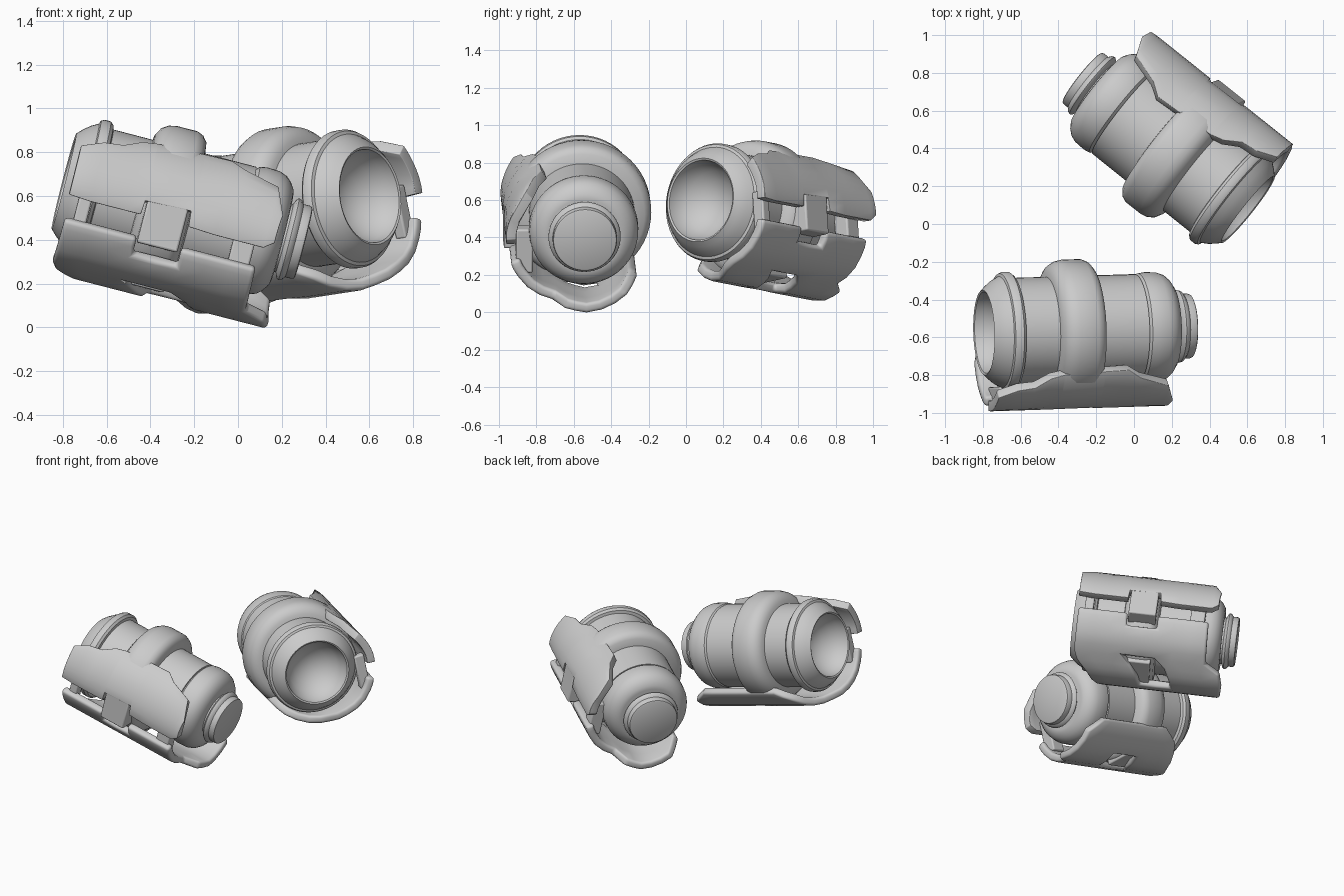
import bpy, bmesh, math
from mathutils import Matrix, Vector

if "Cube" in bpy.data.objects:
    bpy.data.objects.remove(bpy.data.objects["Cube"])

# Local frame: x runs from nozzle mouth to end cap, -y is the armour side, z is up
def polar(t, deg, r):
    a = math.radians(deg)
    return Vector((t, -r * math.cos(a), r * math.sin(a)))

def lerp(table, x):
    for p, q in zip(table, table[1:]):
        if p[0] <= x <= q[0]:
            f = (x - p[0]) / (q[0] - p[0])
            return [a + (b - a) * f for a, b in zip(p[1:], q[1:])]
    return list(table[-1][1:])

def finish(name, bm, bevel=0, thick=0):
    bmesh.ops.recalc_face_normals(bm, faces=bm.faces)
    me = bpy.data.meshes.new(name)
    bm.to_mesh(me)
    bm.free()
    ob = bpy.data.objects.new(name, me)
    bpy.context.collection.objects.link(ob)
    bpy.ops.object.select_all(action='DESELECT')
    bpy.context.view_layer.objects.active = ob
    ob.select_set(True)
    bpy.ops.object.shade_smooth_by_angle(angle=math.radians(35))
    if thick:
        m = ob.modifiers.new("thickness", 'SOLIDIFY')
        m.thickness, m.offset = thick, 0
    if bevel:
        m = ob.modifiers.new("bevel", 'BEVEL')
        m.width, m.segments, m.limit_method = bevel, 3, 'ANGLE'
        m.angle_limit = math.radians(40)
    return ob

def lathe(name, profile):
    bm = bmesh.new()
    vs = [bm.verts.new((t, 0, r)) for t, r in profile]
    es = [bm.edges.new(p) for p in zip(vs, vs[1:])]
    bmesh.ops.spin(bm, geom=vs + es, cent=(0, 0, 0), axis=(1, 0, 0),
                   angle=2 * math.pi, steps=56)
    bmesh.ops.remove_doubles(bm, verts=bm.verts, dist=1e-4)
    return finish(name, bm)

def plate(name, grid, skip=lambda i, j: False):
    bm = bmesh.new()
    vs = [[bm.verts.new(p) for p in row] for row in grid]
    for i in range(len(vs) - 1):
        for j in range(len(vs[0]) - 1):
            if not skip(i, j):
                bm.faces.new((vs[i][j], vs[i + 1][j], vs[i + 1][j + 1], vs[i][j + 1]))
    loose = [v for v in bm.verts if not v.link_faces]
    bmesh.ops.delete(bm, geom=loose, context='VERTS')
    return finish(name, bm, .018, .055)

def box(name, lo, hi):
    bm = bmesh.new()
    bmesh.ops.create_cube(bm, size=1)
    for v in bm.verts:
        v.co = [(a + b) / 2 + c * (b - a) for a, b, c in zip(lo, hi, v.co)]
    return finish(name, bm, .01)

parts = []

# Barrel: bowl, flared mouth, flange and main cylinder
parts.append(lathe("barrel", [
    (.18, 0), (.17, .06), (.145, .12), (.10, .17), (.05, .205), (0, .215), (-.005, .225),
    (.02, .25), (.05, .275), (.085, .295), (.09, .31), (.105, .318), (.135, .318),
    (.15, .305), (.155, .285), (.83, .283), (.83, 0)]))

# Thick rounded band around the middle
parts.append(lathe("middle_band", [
    (.34, .27), (.345, .31), (.365, .345), (.395, .365), (.43, .373), (.53, .373),
    (.56, .36), (.58, .335), (.59, .27)]))

# Rear ring and end cap
parts.append(lathe("rear_ring", [
    (.825, .22), (.83, .27), (.845, .287), (.88, .293), (.94, .29), (.975, .277),
    (1.0, .255), (1.02, .225), (1.025, .2), (1.02, 0)]))
parts.append(lathe("end_cap", [
    (1.0, .16), (1.035, .16), (1.045, .185), (1.055, .193), (1.07, .188), (1.082, .172),
    (1.11, .172), (1.122, .168), (1.126, .16), (1.126, 0)]))

# Mid-surface radius of the armour by angle (0 = side, negative = below)
radius = [(-140, .35), (-120, .375), (-95, .395), (-80, .385), (-65, .385), (-50, .405),
          (-30, .405), (-9, .392), (0, .39), (30, .36), (55, .325)]

# Upper armour plate: (t, lower angle, upper angle)
upper = [(.02, -8, 26), (.12, -9, 34), (.21, -9, 36), (.29, -9, 45), (.36, -9, 48),
         (.365, 0, 48), (.58, 1, 50), (.585, -9, 50), (.71, -10, 51), (.78, -10, 43),
         (.94, -10, 34), (.985, -5, 12)]
grid = []
for t, a0, a1 in upper:
    angles = [a0 + (a1 - a0) * k / 7 for k in range(8)]
    grid.append([polar(t, a, lerp(radius, a)[0]) for a in angles])
parts.append(plate("upper_armour", grid))

# Lower armour plate wrapping underneath: (angle, start t, end t)
lower = [(-140, .34, .93), (-125, .22, 1.05), (-92, .13, 1.06), (-76, .05, 1.04),
         (-66, .03, .94), (-24, .03, .93)]
cols = [0, .13, .25, .378, .5, .611, .74, .87, 1]
angs = [-140, -132, -125, -114, -103, -92, -84, -76, -66, -56, -46, -36, -30, -24]
grid = []
for a in angs:
    t0, t1 = lerp(lower, a)
    grid.append([polar(t0 + (t1 - t0) * f, a, lerp(radius, a)[0]) for f in cols])
parts.append(plate("lower_armour", grid,
                   lambda i, j: j in (3, 4) and (i >= 11 or 4 <= i <= 7)))

# Mounting block in the notch, and struts behind the gap
parts.append(box("mount_block", (.375, -.415, -.19), (.565, -.30, .02)))
parts.append(box("front_strut", (.07, -.36, -.24), (.13, -.29, 0)))
parts.append(box("rear_strut", (.80, -.36, -.24), (.90, -.27, 0)))
parts.append(box("lower_mount", (.40, -.12, -.38), (.56, .12, -.28)))

def pose(origin, end, roll):
    o = Vector(origin)
    x = (Vector(end) - o).normalized()
    y = Vector((0, 0, 1)).cross(x).normalized()
    z = x.cross(y)
    rot = Matrix((x, y, z)).transposed().to_4x4()
    return Matrix.Translation(o) @ rot @ Matrix.Rotation(math.radians(roll), 4, 'X')

# Two units: one in front, one behind turned the other way
front = pose((-.79, -.575, .666), (.30, -.54, .385), 0)
back = pose((.60, .08, .60), (-.28, .78, .465), -10)
for ob in parts:
    twin = ob.copy()
    bpy.context.collection.objects.link(twin)
    twin.name = "back_" + ob.name
    ob.name = "front_" + ob.name
    ob.matrix_world = front
    twin.matrix_world = back
